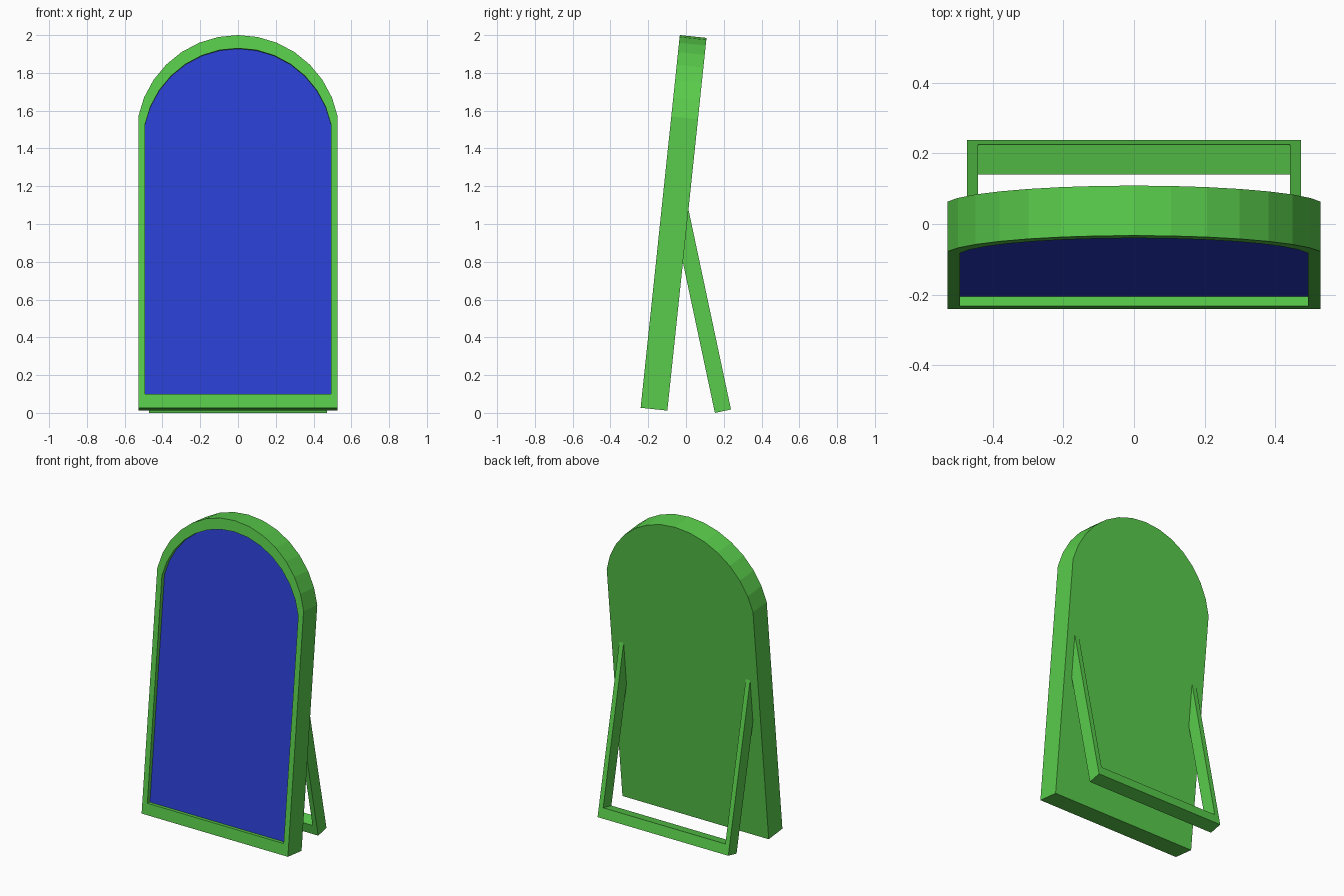
import bpy, bmesh
from math import sin, cos, pi, radians
from mathutils import Vector

if "Cube" in bpy.data.objects:
    bpy.data.objects.remove(bpy.data.objects["Cube"])


def material(name, color):
    m = bpy.data.materials.new(name)
    m.diffuse_color = color
    m.use_nodes = True
    m.node_tree.nodes["Principled BSDF"].inputs["Base Color"].default_value = m.diffuse_color
    return m


GREEN = material("green_paint", (0.10, 0.60, 0.07, 1))
BLUE = material("blue_glass", (0.025, 0.05, 0.65, 1))

TILT, LEAN = radians(6), radians(12)
THICK, RECESS = 0.142, 0.027


def axes(base, angle):
    """Map part coordinates (x, depth, up) to the tilted plane."""
    up = Vector((0, sin(angle), cos(angle)))
    deep = Vector((0, cos(angle), -sin(angle)))
    return lambda x, d, h: Vector(base) + Vector((x, 0, 0)) + deep * d + up * h


def arch(half, bottom, top):
    """Arched outline: square foot and a 32-gon half circle."""
    step = pi / 16
    r = half / cos(step)
    pts = [(-half, bottom), (half, bottom)]
    pts += [(r * cos(i * step), top - r + r * sin(i * step)) for i in range(1, 16)]
    return pts


def bridge(bm, a, b):
    n = len(a)
    for i in range(n):
        bm.faces.new((a[i], a[(i + 1) % n], b[(i + 1) % n], b[i]))


def finish(bm, name, mat):
    bmesh.ops.recalc_face_normals(bm, faces=bm.faces[:])
    me = bpy.data.meshes.new(name)
    bm.to_mesh(me)
    bm.free()
    me.materials.append(mat)
    ob = bpy.data.objects.new(name, me)
    bpy.context.collection.objects.link(ob)
    return ob


place = axes((0, -0.24, 0.027), TILT)
outer = arch(0.528, 0, 1.984)
inner = arch(0.492, 0.074, 1.914)


def ring(bm, pts, depth):
    return [bm.verts.new(place(x, depth, h)) for x, h in pts]


# Frame: back panel, outer wall, front rim and recess wall
bm = bmesh.new()
back, front = ring(bm, outer, THICK), ring(bm, outer, 0)
rim, floor = ring(bm, inner, 0), ring(bm, inner, RECESS)
bm.faces.new(back)
for a, b in ((back, front), (front, rim), (rim, floor)):
    bridge(bm, a, b)
# temporary floor gives a closed shell for correct normals
cap = bm.faces.new(floor)
bmesh.ops.recalc_face_normals(bm, faces=bm.faces[:])
bmesh.ops.delete(bm, geom=[cap], context='FACES_ONLY')
finish(bm, "mirror_frame", GREEN)

# Mirror glass closing the recess
bm = bmesh.new()
glass = bm.faces.new(ring(bm, inner, RECESS))
if glass.normal.y > 0:
    glass.normal_flip()
ob = finish(bm, "mirror_glass", BLUE)
ob.data.update()
if ob.data.polygons[0].normal.y > 0:
    ob.data.flip_normals()

# Rear stand: U-shaped prop whose leg tops are trimmed to the frame back
W, LEG, BAR, DEPTH = 0.472, 0.031, 0.065, 0.087
lean = axes((0, 0.153, 0), -LEAN)
u_shape = [(-W, 0), (W, 0), (W, 1), (W - LEG, 1),
           (W - LEG, BAR), (LEG - W, BAR), (LEG - W, 1), (-W, 1)]
plane_p = place(0, THICK - 0.001, 0)
plane_n = Vector((0, cos(TILT), -sin(TILT)))
leg_dir = Vector((0, -sin(LEAN), cos(LEAN)))
bm = bmesh.new()
sides = []
for d in (0, DEPTH):
    verts = []
    for x, h in u_shape:
        p = lean(x, d, h)
        if h == 1:
            p += leg_dir * ((plane_p - p).dot(plane_n) / leg_dir.dot(plane_n))
        verts.append(bm.verts.new(p))
    bm.faces.new(verts)
    sides.append(verts)
bridge(bm, *sides)
finish(bm, "rear_stand", GREEN)
